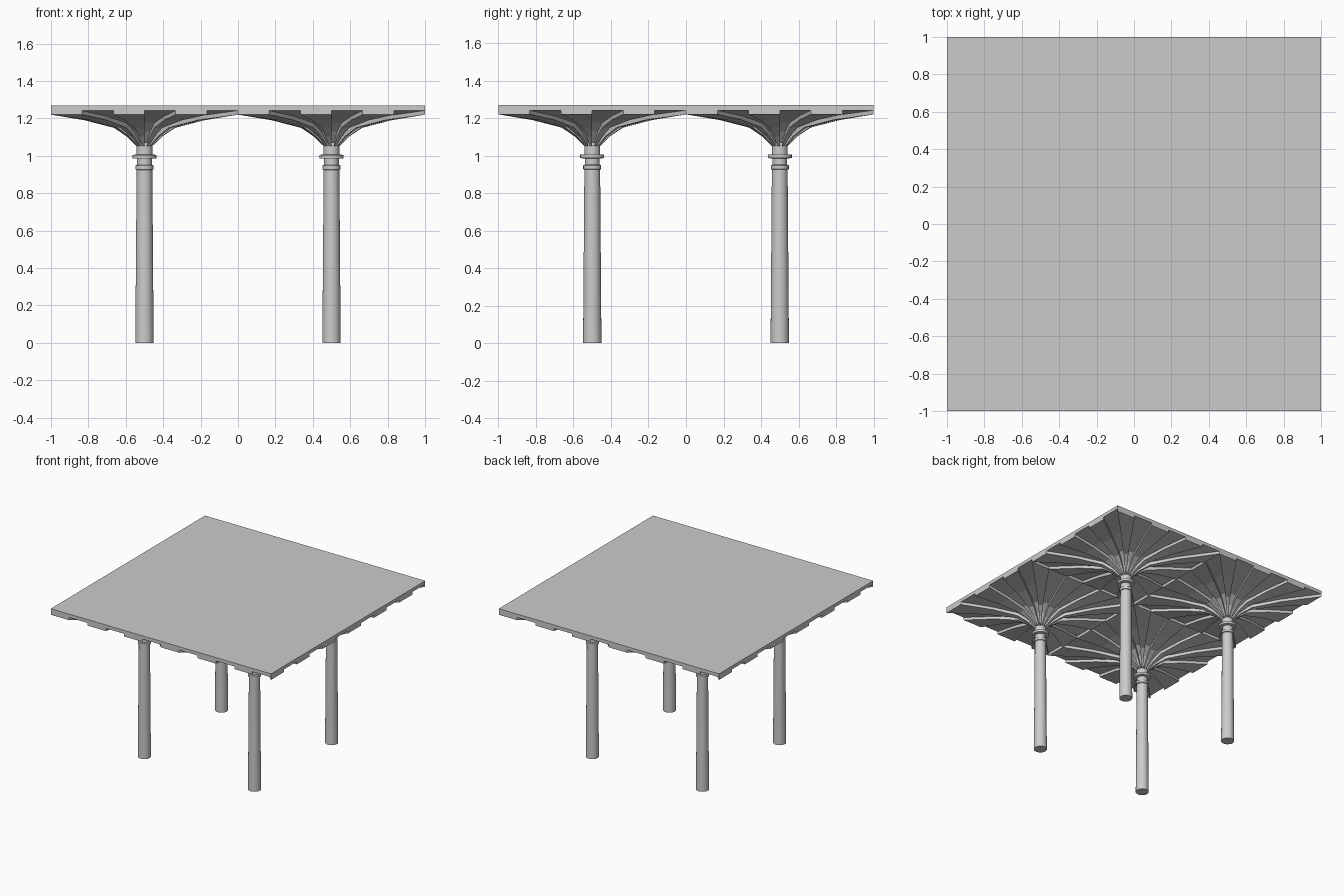
import bpy, bmesh, math
from mathutils import Vector

if "Cube" in bpy.data.objects:
    bpy.data.objects.remove(bpy.data.objects["Cube"])

TOP = 1.27
# fan rib profile: radius along the axis, height of low panels, extra height of raised panels
PROFILE = [(0.040, 1.050, 0.018), (0.095, 1.103, 0.026), (0.165, 1.150, 0.026),
           (0.320, 1.190, 0.022), (0.500, 1.220, 0.022)]


def rim_points():
    # 24 points around the square bay, six per side, counter-clockwise
    pts = []
    for side in range(4):
        a = side * math.pi / 2
        for i in range(6):
            x, y = -0.5 + i / 6, -0.5
            pts.append(Vector((x * math.cos(a) - y * math.sin(a),
                               x * math.sin(a) + y * math.cos(a))))
    return pts


def ray(rim, raised):
    # profile along one ray, blending from a circle at the column to the square rim
    out = []
    for r, z, up in PROFILE:
        t = (r - 0.04) / 0.46
        p = (rim.normalized() * r).lerp(rim * (r / 0.5), t)
        out.append(Vector((p.x, p.y, z + (up if raised else 0))))
    return out


def make_fan(name, cx, cy):
    bm = bmesh.new()
    off = Vector((cx, cy, 0))
    rim = rim_points()

    def face(*pts):
        bm.faces.new([bm.verts.new(p + off) for p in pts])

    for i in range(24):
        a, b = rim[i], rim[(i + 1) % 24]
        high = i % 2 == 1
        pa, pb = ray(a, high), ray(b, high)
        # folded underside panel
        for k in range(len(PROFILE) - 1):
            face(pa[k], pa[k + 1], pb[k + 1], pb[k])
        # step wall at both ends of each low panel
        if not high:
            for low, up, flip in ((pa, ray(a, True), False), (pb, ray(b, True), True)):
                for k in range(len(PROFILE) - 1):
                    q = (low[k], up[k], up[k + 1], low[k + 1])
                    face(*(q[::-1] if flip else q))
        # outer fascia
        ta, tb = Vector((a.x, a.y, TOP)), Vector((b.x, b.y, TOP))
        face(pa[-1], ta, tb, pb[-1])
    bmesh.ops.remove_doubles(bm, verts=bm.verts, dist=1e-5)
    for f in bm.faces:
        f.normal_flip()
    # flat roof over the bay
    face(*[Vector((x, y, TOP)) for x, y in ((-.5, -.5), (.5, -.5), (.5, .5), (-.5, .5))])
    me = bpy.data.meshes.new(name)
    bm.to_mesh(me)
    bm.free()
    bpy.context.collection.objects.link(bpy.data.objects.new(name, me))


def make_column(name, cx, cy, n=24):
    # lathed shaft with neck ring, collar and capital
    prof = [(0.049, 0), (0.042, 0.925), (0.048, 0.928), (0.048, 0.948), (0.039, 0.952),
            (0.039, 0.985), (0.064, 0.987), (0.064, 1.005), (0.042, 1.007), (0.042, 1.055)]
    bm = bmesh.new()
    rings = [[bm.verts.new((cx + r * math.cos(2 * math.pi * j / n),
                            cy + r * math.sin(2 * math.pi * j / n), z)) for j in range(n)]
             for r, z in prof]
    for lo, hi in zip(rings, rings[1:]):
        for j in range(n):
            m = (j + 1) % n
            bm.faces.new((lo[j], lo[m], hi[m], hi[j]))
    bm.faces.new(rings[0][::-1])
    bm.faces.new(rings[-1])
    me = bpy.data.meshes.new(name)
    bm.to_mesh(me)
    bm.free()
    ob = bpy.data.objects.new(name, me)
    bpy.context.collection.objects.link(ob)
    bpy.ops.object.select_all(action='DESELECT')
    ob.select_set(True)
    bpy.context.view_layer.objects.active = ob
    bpy.ops.object.shade_smooth_by_angle(angle=math.radians(30))


# four bays, each a column carrying a square fan vault
for tag, x, y in (("front_left", -.5, -.5), ("front_right", .5, -.5),
                  ("back_left", -.5, .5), ("back_right", .5, .5)):
    make_fan("fan_vault_" + tag, x, y)
    make_column("column_" + tag, x, y)
